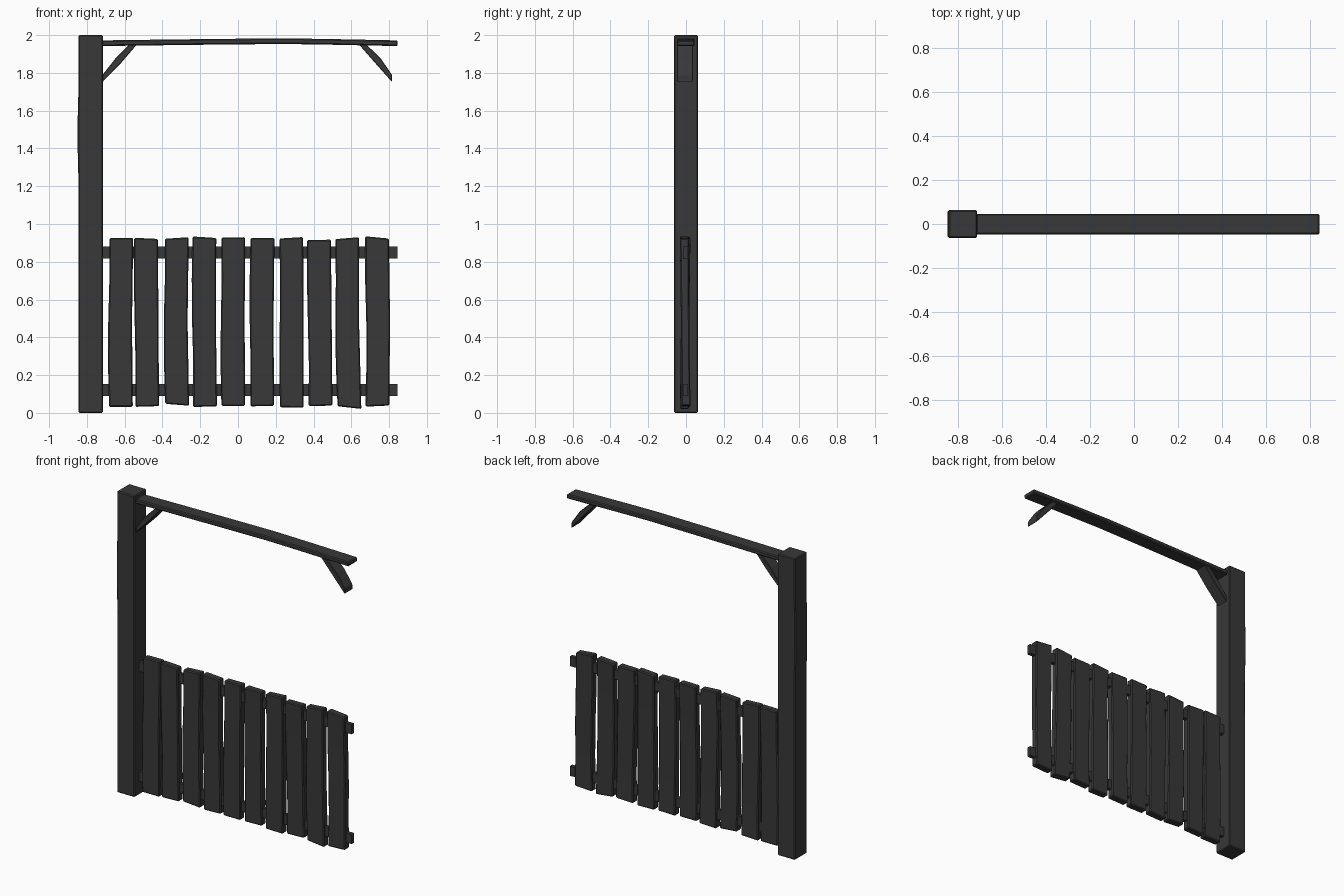
import bpy, bmesh
from mathutils import Vector

wood = bpy.data.materials.new("dark_wood")
wood.diffuse_color = (0.04, 0.04, 0.04, 1)


def loft(name, rings, bevel=0.005):
    """Closed solid skinned through four-cornered rings."""
    bm = bmesh.new()
    vr = [[bm.verts.new(Vector(p)) for p in r] for r in rings]
    for a, b in zip(vr, vr[1:]):
        for i in range(4):
            j = (i + 1) % 4
            bm.faces.new((a[i], a[j], b[j], b[i]))
    bm.faces.new(vr[0])
    bm.faces.new(vr[-1])
    bmesh.ops.recalc_face_normals(bm, faces=bm.faces)
    me = bpy.data.meshes.new(name)
    bm.to_mesh(me)
    bm.free()
    me.materials.append(wood)
    ob = bpy.data.objects.new(name, me)
    bpy.context.collection.objects.link(ob)
    if bevel:
        m = ob.modifiers.new("worn_edges", "BEVEL")
        m.width = bevel
        m.segments = 1
        m.limit_method = "ANGLE"
    return ob


def flat(x0, x1, y0, y1, z, tilt=0):
    """Horizontal ring, optionally sloping along x."""
    a, b = z - tilt / 2, z + tilt / 2
    return [(x0, y0, a), (x1, y0, b), (x1, y1, b), (x0, y1, a)]


def upright(x, y0, y1, z0, z1):
    """Vertical ring across the x axis."""
    return [(x, y0, z0), (x, y1, z0), (x, y1, z1), (x, y0, z1)]


# Post, slightly bowed on its outer side
loft("post", [flat(x0, -0.715, -0.064, 0.064, z) for x0, z in
              ((-0.845, 0), (-0.845, 0.6), (-0.844, 1.2), (-0.849, 1.4),
               (-0.849, 1.55), (-0.845, 1.7), (-0.845, 2))], 0.006)

# Overhead beam with a gentle arch
loft("top_beam", [upright(x, -0.048, 0.046, z - 0.015, z + 0.015) for x, z in
                  ((-0.72, 1.957), (-0.5, 1.96), (-0.1, 1.965), (0.25, 1.968),
                   (0.5, 1.964), (0.845, 1.957))], 0.006)

# Braces: upright cut at the foot, level cut under the beam
for side, foot, mid, top in (("left", -0.717, -0.635, -0.56),
                             ("right", 0.815, 0.742, 0.665)):
    s = 1 if side == "left" else -1
    y0, y1 = -0.047, 0.037
    loft(side + "_brace", [
        upright(foot, y0, y1, 1.752, 1.79),
        [(mid + s * 0.014, y0, 1.85), (mid + s * 0.014, y1, 1.85),
         (mid - s * 0.014, y1, 1.876), (mid - s * 0.014, y0, 1.876)],
        [(top + s * 0.022, y0, 1.947), (top + s * 0.022, y1, 1.947),
         (top - s * 0.018, y1, 1.947), (top - s * 0.018, y0, 1.947)]], 0.003)

# Two rails carrying the boards
for label, z in (("lower", 0.122), ("upper", 0.85)):
    loft(label + "_rail", [upright(x, -0.015, 0.011, z - 0.032, z + 0.032)
                           for x in (-0.72, 0.845)], 0)

# Fence boards: centre x at bottom / middle / top, end heights, end tilts, y lean
boards = [
    (-0.620, -0.624, -0.618, 0.032, 0.926, 0.000, 0.002, 0.003),
    (-0.481, -0.484, -0.487, 0.034, 0.924, 0.004, -0.006, -0.003),
    (-0.322, -0.330, -0.324, 0.043, 0.926, -0.010, 0.008, 0.002),
    (-0.174, -0.180, -0.178, 0.033, 0.930, 0.004, -0.008, -0.004),
    (-0.025, -0.028, -0.025, 0.037, 0.929, 0.000, 0.002, 0.004),
    (0.128, 0.125, 0.130, 0.036, 0.926, 0.003, -0.002, -0.003),
    (0.285, 0.284, 0.282, 0.029, 0.927, -0.002, 0.008, 0.002),
    (0.437, 0.433, 0.429, 0.037, 0.916, 0.004, 0.002, -0.004),
    (0.590, 0.578, 0.578, 0.028, 0.925, -0.014, 0.010, 0.003),
    (0.738, 0.742, 0.736, 0.036, 0.929, 0.006, -0.012, -0.004),
]
for n, (xb, xm, xt, z0, z1, tb, tt, lean) in enumerate(boards):
    h = 0.063
    w = 0.003 * (1 if n % 2 else -1)
    rings = [flat(xb - h, xb + h, -0.028 - lean, 0.020 - lean, z0, tb)]
    for f, x, d in ((0.25, (xb + xm) / 2, w), (0.5, xm, 0), (0.75, (xm + xt) / 2, -w)):
        y = lean * (2 * f - 1)
        rings.append(flat(x - h + d, x + h, -0.027 + y, 0.018 + y,
                          z0 + (z1 - z0) * f))
    rings.append(flat(xt - h, xt + h, -0.028 + lean, 0.020 + lean, z1, tt))
    loft("board_%02d" % (n + 1), rings, 0.006)
